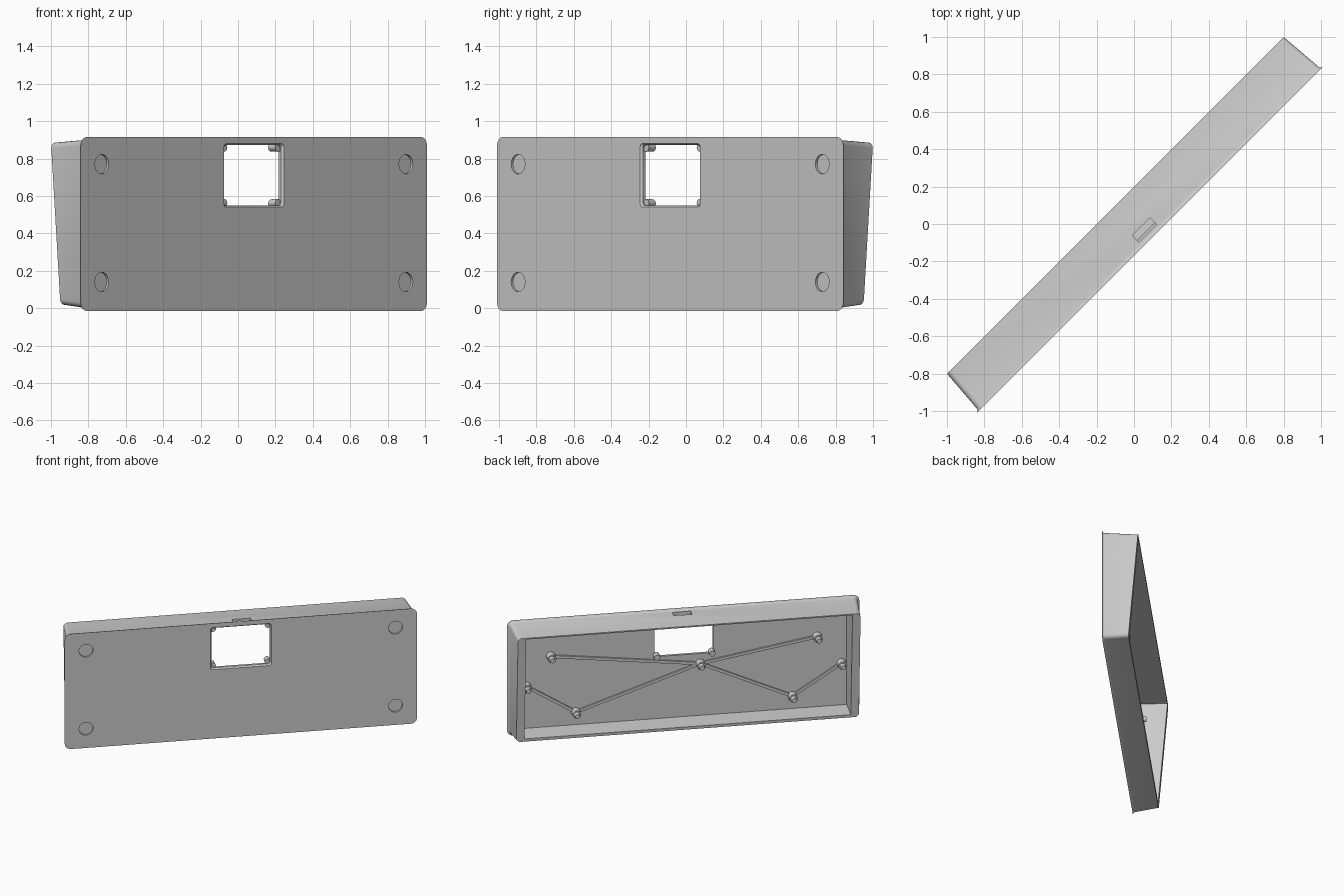
import bpy, bmesh, math
from mathutils import Matrix, Vector

if "Cube" in bpy.data.objects:
    bpy.data.objects.remove(bpy.data.objects["Cube"], do_unlink=True)

grey = bpy.data.materials.new("matte_grey")
grey.use_nodes = True
grey.diffuse_color = (0.6, 0.6, 0.6, 1)
grey.node_tree.nodes["Principled BSDF"].inputs["Base Color"].default_value = (0.6, 0.6, 0.6, 1)

# The case is drawn lengthwise on x, open towards +y, then turned diagonally
TURN = math.radians(45)
FRONT, FLOOR = -0.12, -0.088


def make_object(name, bm):
    bmesh.ops.recalc_face_normals(bm, faces=bm.faces)
    mesh = bpy.data.meshes.new(name)
    bm.to_mesh(mesh)
    bm.free()
    mesh.materials.append(grey)
    obj = bpy.data.objects.new(name, mesh)
    obj.rotation_euler.z = TURN
    bpy.context.collection.objects.link(obj)
    return obj


def block(front, back):
    """Tapered block; each end is (half width, z low, z high, y at low, y at high)."""
    bm = bmesh.new()
    rings = []
    for w, z0, z1, y0, y1 in (front, back):
        pts = [(-w, y0, z0), (w, y0, z0), (w, y1, z1), (-w, y1, z1)]
        rings.append([bm.verts.new(p) for p in pts])
    a, b = rings
    bm.faces.new(a)
    bm.faces.new(b)
    long_edges = []
    for i in range(4):
        j = (i + 1) % 4
        bm.faces.new((a[i], a[j], b[j], b[i]))
    for i in range(4):
        long_edges.append(bm.edges.get((a[i], b[i])))
    return bm, long_edges


def round_edges(bm, edges, radius, segments=4):
    bmesh.ops.bevel(bm, geom=edges, offset=radius, segments=segments,
                    profile=0.5, affect='EDGES', clamp_overlap=True)


def rod(bm, x, z, y0, y1, r0, r1, sides=24):
    """Round rod along y from y0 to y1."""
    mat = Matrix.Translation((x, (y0 + y1) / 2, z)) @ Matrix.Rotation(-math.pi / 2, 4, 'X')
    bmesh.ops.create_cone(bm, cap_ends=True, segments=sides, radius1=r0, radius2=r1,
                          depth=y1 - y0, matrix=mat)


def smooth(obj):
    bpy.ops.object.select_all(action='DESELECT')
    obj.select_set(True)
    bpy.context.view_layer.objects.active = obj
    bpy.ops.object.shade_smooth_by_angle(angle=math.radians(30))


# Outer body: tapered, deeper at the top, with rounded corners and front edge
bm, corners = block((1.294, 0, 0.9, FRONT, FRONT), (1.273, 0.018, 0.885, 0.07, 0.141))
round_edges(bm, corners, 0.03)
rim = [e for e in bm.edges if all(abs(v.co.y - FRONT) < 1e-4 for v in e.verts)]
round_edges(bm, rim, 0.015, 3)
case = make_object("case_shell", bm)

# Cutters
cutters = []
bm, _ = block((1.21, 0.05, 0.878, FLOOR, FLOOR), (1.215, 0.03, 0.873, 0.25, 0.25))
cutters.append(make_object("cavity_cutter", bm))

bm, edges = block((0.217, 0.55, 0.872, -0.2, -0.2), (0.217, 0.55, 0.872, -0.06, -0.06))
round_edges(bm, edges, 0.015)
cutters.append(make_object("window_cutter", bm))

bm, edges = block((0.236, 0.531, 0.887, -0.13, -0.13), (0.216, 0.551, 0.871, -0.108, -0.108))
round_edges(bm, edges, 0.015)
cutters.append(make_object("window_chamfer_cutter", bm))

bm, _ = block((0.068, 0.8, 1, -0.087, -0.087), (0.068, 0.8, 1, -0.037, -0.037))
bmesh.ops.translate(bm, verts=bm.verts, vec=(0.017, 0, 0))
cutters.append(make_object("cable_slot_cutter", bm))

bm = bmesh.new()
for x in (-1.15, 1.15):
    for z in (0.14, 0.77):
        rod(bm, x, z, -0.2, FRONT + 0.014, 0.052, 0.052, 32)
cutters.append(make_object("foot_recess_cutter", bm))

bpy.context.view_layer.objects.active = case
for c in cutters:
    mod = case.modifiers.new(c.name, 'BOOLEAN')
    mod.operation = 'DIFFERENCE'
    mod.solver = 'EXACT'
    mod.object = c
    c.hide_render = True
    bpy.ops.object.modifier_apply(modifier=mod.name)
for c in cutters:
    bpy.data.objects.remove(c, do_unlink=True)
smooth(case)

# Stepped standoffs
middle = (-0.12, 0.473)
high, side, low = (0.99, 0.62), (1.17, 0.39), (0.805, 0.155)
spots = [middle] + [(s * x, z) for s in (-1, 1) for x, z in (high, side, low)]
bm = bmesh.new()
for x, z in spots:
    rod(bm, x, z, FLOOR - 0.005, -0.03, 0.034, 0.032)
    rod(bm, x, z, -0.03, 0.005, 0.022, 0.018)
smooth(make_object("standoffs", bm))

# Small posts at the window corners
bm = bmesh.new()
for x in (-0.205, 0.205):
    for z in (0.56, 0.86):
        rod(bm, x, z, -0.1, -0.045, 0.024, 0.022)
smooth(make_object("window_posts", bm))

# Low ribs linking the standoffs
bm = bmesh.new()
links = []
for s in (-1, 1):
    h, e, l = [(s * x, z) for x, z in (high, side, low)]
    links += [(middle, h), (middle, l), (l, e)]
for (x0, z0), (x1, z1) in links:
    d = Vector((x1 - x0, 0, z1 - z0))
    mat = (Matrix.Translation(((x0 + x1) / 2, FLOOR + 0.005, (z0 + z1) / 2))
           @ Matrix.Rotation(-math.atan2(d.z, d.x), 4, 'Y')
           @ Matrix.Diagonal((d.length, 0.02, 0.022, 1)))
    bmesh.ops.create_cube(bm, size=1, matrix=mat)
make_object("floor_ribs", bm)
